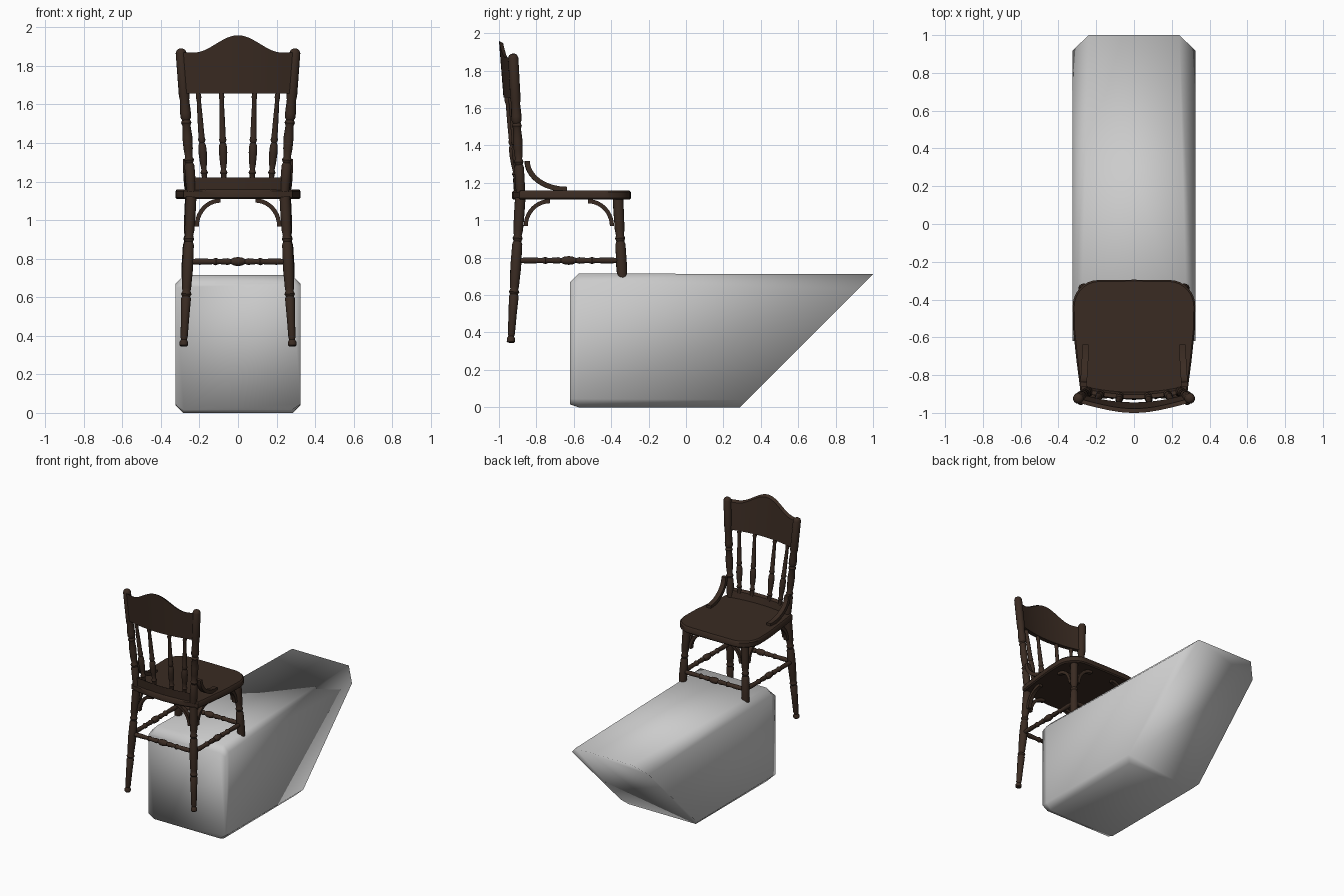
import bpy, bmesh, math
from mathutils import Vector as V

if "Cube" in bpy.data.objects:
    bpy.data.objects.remove(bpy.data.objects["Cube"])


def material(name, rgb):
    m = bpy.data.materials.new(name)
    m.diffuse_color = (*rgb, 1)
    m.use_nodes = True
    m.node_tree.nodes["Principled BSDF"].inputs["Base Color"].default_value = m.diffuse_color
    return m


WOOD = material("dark brown wood", (0.042, 0.024, 0.016))
GRAY = material("light gray", (0.6, 0.6, 0.6))


def finish(name, bm, mat=WOOD, angle=40):
    bmesh.ops.recalc_face_normals(bm, faces=bm.faces)
    me = bpy.data.meshes.new(name)
    bm.to_mesh(me)
    bm.free()
    me.materials.append(mat)
    ob = bpy.data.objects.new(name, me)
    bpy.context.collection.objects.link(ob)
    bpy.ops.object.select_all(action='DESELECT')
    ob.select_set(True)
    bpy.context.view_layer.objects.active = ob
    bpy.ops.object.shade_smooth_by_angle(angle=math.radians(angle))
    return ob


def loft(name, rings, mat=WOOD, angle=40):
    """Skin closed rings of points and cap both ends."""
    bm = bmesh.new()
    vr = [[bm.verts.new(p) for p in ring] for ring in rings]
    n = len(vr[0])
    for a, b in zip(vr, vr[1:]):
        for i in range(n):
            j = (i + 1) % n
            bm.faces.new((a[i], a[j], b[j], b[i]))
    bm.faces.new(vr[0])
    bm.faces.new(vr[-1])
    return finish(name, bm, mat, angle)


def turned(name, p0, p1, profile, n=14):
    """Lathe-turned bar from p0 to p1; profile = (fraction, radius)."""
    p0, p1 = V(p0), V(p1)
    q = (p1 - p0).to_track_quat('Z', 'Y')
    return loft(name, [[p0.lerp(p1, t) + q @ V((r * math.cos(2 * math.pi * k / n),
                                               r * math.sin(2 * math.pi * k / n), 0))
                        for k in range(n)] for t, r in profile])


def brace(name, corner, d, up, rx, rz, th, width):
    """Quarter-arc bracket hugging a corner."""
    c, d, u = V(corner), V(d).normalized(), V((0, 0, up))
    side = d.cross(u).normalized() * width / 2
    centre = c + d * rx + u * rz
    rings = []
    for k in range(11):
        t = math.pi / 2 * k / 10
        o = centre - d * rx * math.cos(t) - u * rz * math.sin(t)
        i = centre - d * (rx - th) * math.cos(t) - u * (rz - th) * math.sin(t)
        rings.append([o + side, i + side, i - side, o - side])
    return loft(name, rings)


# wedge block: chamfered section, chamfer widening to the slanted end
def section(half, yf):
    pts = half + [(-x, z) for x, z in reversed(half)]
    return [(x, yf(z), z) for x, z in pts]


loft("wedge_block", [
    section([(0.28, 0.015), (0.325, 0.045), (0.325, 0.65), (0.28, 0.67)], lambda z: -0.62),
    section([(0.285, 0), (0.325, 0.045), (0.325, 0.67), (0.28, 0.715)], lambda z: -0.575),
    section([(0.285, 0), (0.325, 0.04), (0.325, 0.63), (0.24, 0.712)], lambda z: 0.288 + z),
], GRAY, 180)

# seat: rounded front corners, narrowing to a bowed back
half = [(0.0, -0.295), (0.19, -0.297)]
for k in range(1, 9):
    t = math.pi / 2 * k / 8
    half.append((0.19 + 0.135 * math.sin(t), -0.297 - 0.14 * (1 - math.cos(t))))
half += [(0.322, -0.56), (0.305, -0.72), (0.283, -0.89), (0.2, -0.91), (0.1, -0.925), (0, -0.93)]
outline = half + [(-x, y) for x, y in reversed(half[1:-1])]


def seat_ring(s, z):
    return [(x * s, -0.6 + (y + 0.6) * s, z) for x, y in outline]


loft("seat", [seat_ring(0.975, 1.11), seat_ring(1, 1.118), seat_ring(1, 1.15),
              seat_ring(0.975, 1.16)])

# turned profiles
LEG = [(0, 0.016), (0.008, 0.022), (0.03, 0.022), (0.045, 0.015), (0.06, 0.019), (0.2, 0.022),
       (0.32, 0.026), (0.335, 0.021), (0.35, 0.028), (0.37, 0.021), (0.39, 0.024), (0.47, 0.027),
       (0.52, 0.029), (0.68, 0.027), (0.7, 0.021), (0.72, 0.027), (0.74, 0.021), (0.78, 0.026),
       (0.9, 0.028), (1, 0.028)]
POST = [(0, 0.024), (0.06, 0.026), (0.18, 0.026), (0.2, 0.02), (0.22, 0.026), (0.24, 0.019),
        (0.3, 0.024), (0.38, 0.026), (0.46, 0.021), (0.48, 0.027), (0.5, 0.021), (0.52, 0.028),
        (0.55, 0.028), (0.64, 0.024), (0.67, 0.028), (0.97, 0.028), (0.99, 0.022), (1, 0.01)]
BAR = [(0, 0.012), (0.12, 0.017), (0.25, 0.014), (0.28, 0.02), (0.31, 0.013), (0.4, 0.018),
       (0.43, 0.013), (0.46, 0.021), (0.5, 0.024), (0.54, 0.021), (0.57, 0.013), (0.6, 0.018),
       (0.69, 0.013), (0.72, 0.02), (0.75, 0.014), (0.88, 0.017), (1, 0.012)]
SPINDLE = [(0, 0.013), (0.08, 0.015), (0.1, 0.02), (0.13, 0.013), (0.2, 0.018), (0.32, 0.022),
           (0.4, 0.02), (0.43, 0.014), (0.46, 0.02), (0.49, 0.016), (0.7, 0.014), (0.9, 0.011),
           (0.93, 0.015), (1, 0.011)]

for s, side in ((-1, "left"), (1, "right")):
    # legs, posts and side stretcher
    turned(f"front_leg_{side}", (s * 0.285, -0.322, 0.345), (s * 0.247, -0.364, 1.12), LEG)
    turned(f"rear_leg_{side}", (s * 0.282, -0.937, 0.345), (s * 0.243, -0.886, 1.12), LEG)
    turned(f"back_post_{side}", (s * 0.242, -0.885, 1.15), (s * 0.297, -0.925, 1.89), POST)
    turned(f"side_stretcher_{side}", (s * 0.262, -0.91, 0.785), (s * 0.264, -0.345, 0.785), BAR)
    # curved brackets below the seat and arms above it
    for y, end in ((-0.365, "front"), (-0.888, "rear")):
        brace(f"{end}_bracket_{side}", (s * 0.225, y, 1.113), (-s, 0, 0), -1, 0.135, 0.145, 0.022, 0.028)
        d = 1 if end == "rear" else -1
        brace(f"side_bracket_{end}_{side}", (s * 0.25, y + d * 0.02, 1.113), (0, d, 0), -1,
              0.14, 0.145, 0.022, 0.028)
    brace(f"seat_arm_{side}", (s * 0.268, -0.863, 1.152), (-s * 0.06, 1, 0), 1, 0.225, 0.165, 0.027, 0.035)
    # spindles
    for b, t, place in ((0.073, 0.086, "inner"), (0.172, 0.207, "outer")):
        turned(f"{place}_spindle_{side}", (s * b, -0.908 + b * b * 0.5, 1.2),
               (s * t, -0.962 + t * t * 0.5, 1.67), SPINDLE)

for y, end in ((-0.343, "front"), (-0.908, "rear")):
    turned(f"{end}_stretcher", (-0.262, y, 0.785), (0.262, y, 0.785), BAR)


# bowed boards of the back
def board(name, w, z0, top, y0, y1, bow, th, n=28):
    """y0 and y1 are the back face at the middle, at the bottom and top."""
    rings = []
    for k in range(n + 1):
        x = w * (2 * k / n - 1)
        z1 = top(x)
        b = bow * (x / w) ** 2
        yt = y0 + (y1 - y0) * (z1 - z0) / (top(0) - z0)
        rings.append([(x, y0 + b, z0), (x, y0 + th + b, z0),
                      (x, yt + th * 0.7 + b, z1 - 0.012), (x, yt + b, z1)])
    return loft(name, rings)


def crest_top(x):
    f = min(abs(x) / 0.23, 1)
    return 1.869 + 0.045 * (1 + math.cos(math.pi * f))


board("crest_rail", 0.285, 1.657, crest_top, -0.976, -1.0, 0.045, 0.032)
board("lower_rail", 0.235, 1.15, lambda x: 1.222, -0.92, -0.925, 0.024, 0.032)
